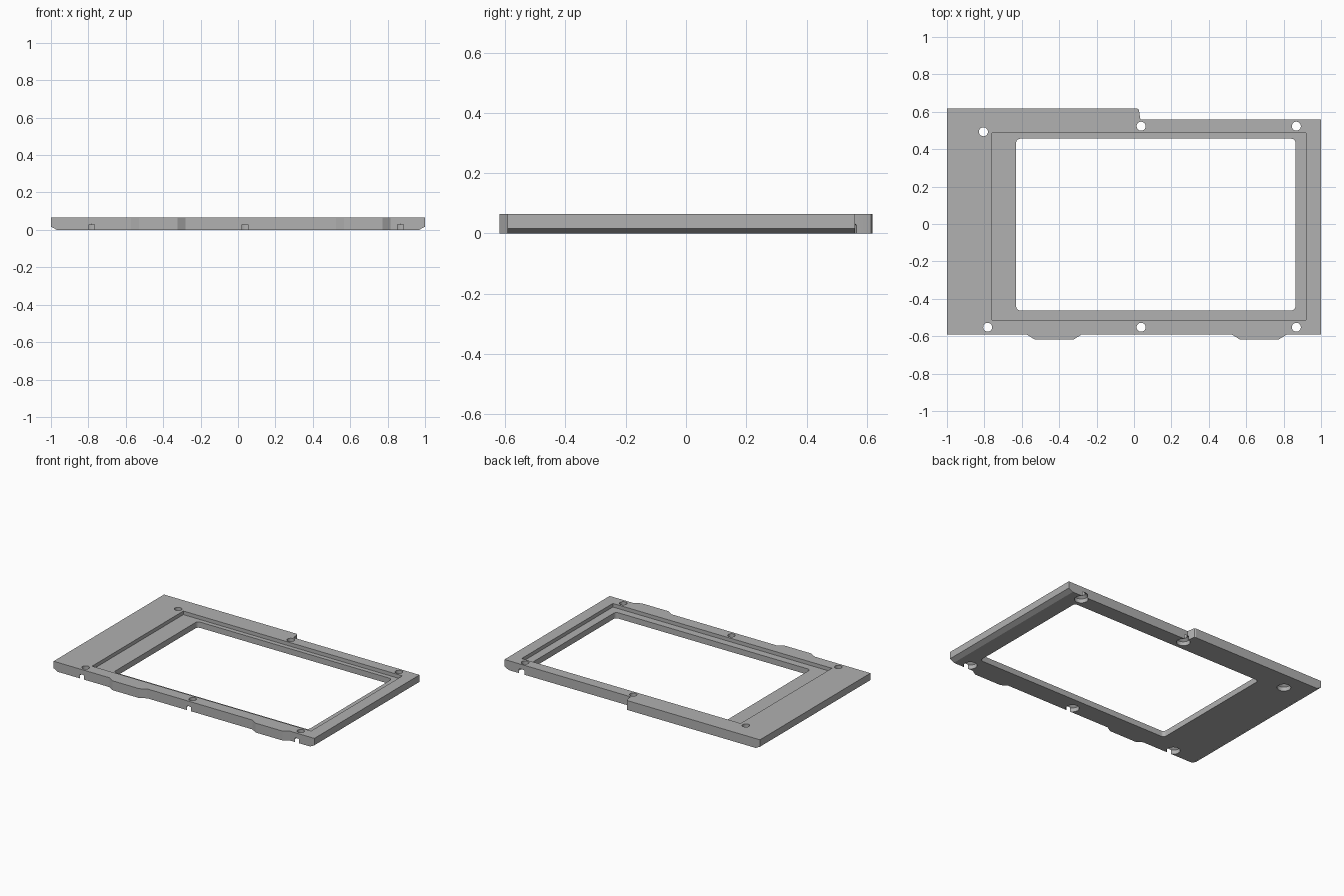
import bpy, bmesh, math

if "Cube" in bpy.data.objects:
    bpy.data.objects.remove(bpy.data.objects["Cube"])

HEIGHT = 0.065

grey = bpy.data.materials.new("light_grey")
grey.use_nodes = True
colour = (0.44, 0.44, 0.44, 1)
grey.diffuse_color = colour
grey.node_tree.nodes["Principled BSDF"].inputs["Base Color"].default_value = colour


def make_object(name, bm):
    bmesh.ops.recalc_face_normals(bm, faces=bm.faces)
    mesh = bpy.data.meshes.new(name)
    bm.to_mesh(mesh)
    bm.free()
    mesh.materials.append(grey)
    obj = bpy.data.objects.new(name, mesh)
    bpy.context.collection.objects.link(obj)
    return obj


def extrude(name, outline, z0, z1):
    bm = bmesh.new()
    face = bm.faces.new([bm.verts.new((x, y, z0)) for x, y in outline])
    new = bmesh.ops.extrude_face_region(bm, geom=[face])["geom"]
    verts = [v for v in new if isinstance(v, bmesh.types.BMVert)]
    bmesh.ops.translate(bm, verts=verts, vec=(0, 0, z1 - z0))
    return make_object(name, bm)


def rounded_rect(x0, x1, y0, y1, r, steps=6):
    corners = [(x1 - r, y1 - r), (x0 + r, y1 - r), (x0 + r, y0 + r), (x1 - r, y0 + r)]
    return [(cx + r * math.cos(a), cy + r * math.sin(a))
            for k, (cx, cy) in enumerate(corners)
            for a in [math.pi / 2 * (k + i / steps) for i in range(steps + 1)]]


def lathe(name, profile, x, y, sides=32):
    """Closed turned solid from (radius, height) pairs."""
    bm = bmesh.new()
    rings = [[bm.verts.new((x + r * math.cos(math.tau * i / sides),
                            y + r * math.sin(math.tau * i / sides), z))
              for i in range(sides)] for r, z in profile]
    for low, high in zip(rings, rings[1:]):
        for i in range(sides):
            j = (i + 1) % sides
            bm.faces.new((low[i], low[j], high[j], high[i]))
    bm.faces.new(rings[0])
    bm.faces.new(rings[-1])
    return make_object(name, bm)


def cut(target, cutter):
    cutter.hide_render = True
    mod = target.modifiers.new("cut", "BOOLEAN")
    mod.operation = "DIFFERENCE"
    mod.solver = "EXACT"
    mod.object = cutter
    bpy.context.view_layer.objects.active = target
    bpy.ops.object.modifier_apply(modifier=mod.name)
    bpy.data.objects.remove(cutter)


# Plate outline with two shallow front tabs and a stepped back edge
front, tab, back, step = -0.592, -0.618, 0.56, 0.618
outline = [(-1, front)]
for x in (-0.572, 0.525):
    outline += [(x, front), (x + 0.042, tab), (x + 0.248, tab), (x + 0.29, front)]
outline += [(1, front), (1, back), (0.034, back), (0.027, 0.606),
            (0.024, 0.614), (0.016, step), (-1, step)]
frame = extrude("bezel_frame", outline, 0, HEIGHT)

# Bevelled lower edges on the two ends
bm = bmesh.new()
bm.from_mesh(frame.data)
for v in bm.verts:
    v.select = False
ends = [e for e in bm.edges
        if all(v.co.z < 0.001 and abs(v.co.x) > 0.999 for v in e.verts)]
for e in ends:
    side = math.copysign(1, e.verts[0].co.x)
    e.select = True
bmesh.ops.bevel(bm, geom=ends, offset=0.02, segments=1, affect="EDGES")
for v in bm.verts:
    if v.co.z < 0.001 and abs(v.co.x) > 0.9:
        v.co.x = math.copysign(0.968, v.co.x)
    elif v.co.z < 0.03 and abs(v.co.x) > 0.99:
        v.co.z = 0.017
bm.to_mesh(frame.data)
bm.free()

# Recessed ledge and through window
cut(frame, extrude("ledge_cutter", [(-0.76, -0.513), (0.92, -0.513),
                                    (0.92, 0.487), (-0.76, 0.487)], 0.04, 0.2))
cut(frame, extrude("window_cutter",
                   rounded_rect(-0.63, 0.863, -0.462, 0.456, 0.022), -0.1, 0.2))

# Screw holes, widened from below and breaking through the nearby edges
hole_profile = [(0.043, -0.1), (0.043, 0.028), (0.024, 0.042), (0.024, 0.2)]
holes = [(-0.805, 0.493), (0.038, 0.523), (0.868, 0.523),
         (-0.782, -0.552), (0.038, -0.552), (0.868, -0.552)]
for x, y in holes:
    cut(frame, lathe("screw_hole_cutter", hole_profile, x, y))

# Smooth the hole walls, keep the plate edges crisp
bpy.ops.object.select_all(action="DESELECT")
frame.select_set(True)
bpy.context.view_layer.objects.active = frame
bpy.ops.object.shade_smooth_by_angle(angle=math.radians(25))
